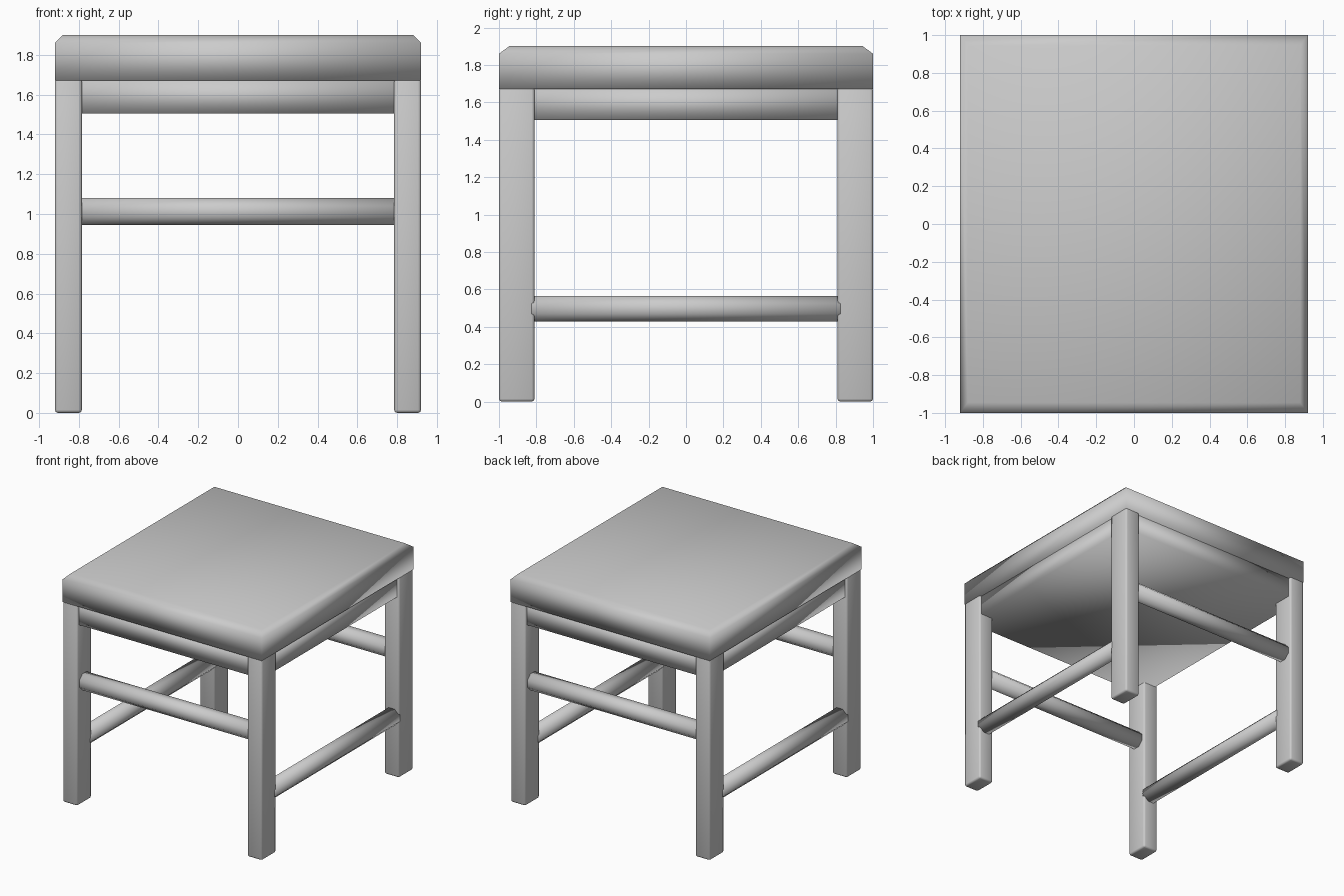
import bpy
import bmesh
import math
from mathutils import Matrix

cube = bpy.data.objects.get("Cube")
if cube:
    bpy.data.objects.remove(cube, do_unlink=True)

grey = bpy.data.materials.new("light grey")
grey.use_nodes = True
tint = (0.6, 0.6, 0.6, 1)
grey.diffuse_color = tint
grey.node_tree.nodes["Principled BSDF"].inputs["Base Color"].default_value = tint


def finish(name, bm):
    """Turn a bmesh into a smooth grey object."""
    bmesh.ops.recalc_face_normals(bm, faces=bm.faces[:])
    for face in bm.faces:
        face.smooth = True
    mesh = bpy.data.meshes.new(name)
    bm.to_mesh(mesh)
    bm.free()
    mesh.materials.append(grey)
    obj = bpy.data.objects.new(name, mesh)
    bpy.context.collection.objects.link(obj)
    return obj


def stacked(name, rings):
    """Closed solid lofted through rectangles (half x, half y, z)."""
    bm = bmesh.new()
    loops = [[bm.verts.new((sx * hx, sy * hy, z))
              for sx, sy in ((-1, -1), (1, -1), (1, 1), (-1, 1))]
             for hx, hy, z in rings]
    for low, high in zip(loops, loops[1:]):
        for i in range(4):
            j = (i + 1) % 4
            bm.faces.new((low[i], low[j], high[j], high[i]))
    bm.faces.new(loops[0][::-1])
    bm.faces.new(loops[-1])
    return finish(name, bm)


def rail(name, length, location, axis):
    """Eight-sided bar running along x or y."""
    bm = bmesh.new()
    radius = 0.0675 / math.cos(math.pi / 8)
    bmesh.ops.create_cone(bm, cap_ends=True, segments=8, radius1=radius,
                          radius2=radius, depth=length,
                          matrix=Matrix.Rotation(math.pi / 8, 4, "Z"))
    turn = Matrix.Rotation(math.pi / 2, 4, "Y" if axis == "x" else "X")
    bmesh.ops.transform(bm, matrix=turn, verts=bm.verts[:])
    obj = finish(name, bm)
    obj.location = location


# Seat with chamfered top, and the solid apron under it
stacked("seat", [(0.92, 1.0, 1.67), (0.92, 1.0, 1.86), (0.88, 0.945, 1.9)])
stacked("apron", [(0.9, 0.975, 1.505), (0.9, 0.975, 1.68)])

# Four rectangular legs with softened edges
for side, sx in (("right", -1), ("left", 1)):
    for end, sy in (("front", -1), ("back", 1)):
        leg = stacked(f"{end}_{side}_leg", [(0.0675, 0.095, z) for z in (0, 1.68)])
        leg.location = (sx * 0.8525, sy * 0.905, 0)
        soft = leg.modifiers.new("soft edges", "BEVEL")
        soft.width = 0.015
        soft.segments = 2

# High rails at front and back, low rails at the sides
for name, s in (("front", -1), ("back", 1)):
    rail(f"{name}_rail", 1.62, (0, s * 0.905, 1.012), "x")
for name, s in (("right", -1), ("left", 1)):
    rail(f"{name}_rail", 1.66, (s * 0.8525, 0, 0.497), "y")
